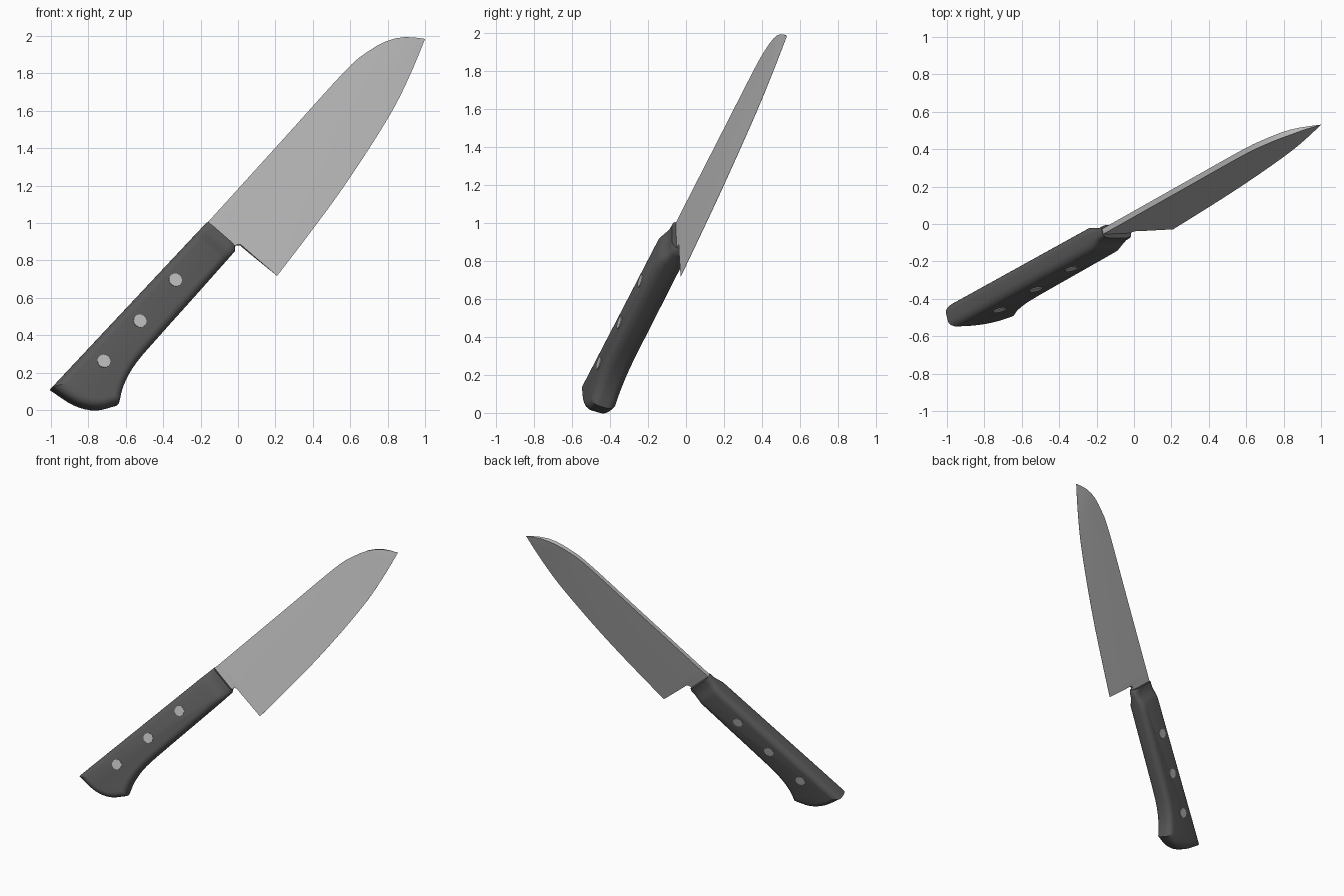
import bpy, bmesh
from mathutils import Vector

if "Cube" in bpy.data.objects:
    bpy.data.objects.remove(bpy.data.objects["Cube"])

# The knife lies in one tilted plane: y = A*x + B*z + C
A, B, C = 0.246, 0.288, -0.286
N = Vector((A, -1, B)).normalized()                       # knife side direction
D = Vector((0.77, A * 0.77 + B * 0.83, 0.83)).normalized()  # along the spine


def P(x, z, t=0.0):
    """Front-view point placed in the knife plane, offset sideways by t."""
    return Vector((x, A * x + B * z + C, z)) + N * t


def spline(pts, n=6):
    """Catmull-Rom curve through the points."""
    p = [Vector(q) for q in pts]
    p = [2 * p[0] - p[1]] + p + [2 * p[-1] - p[-2]]
    out = []
    for a, b, c, d in zip(p, p[1:], p[2:], p[3:]):
        for i in range(n):
            u = i / n
            out.append(0.5 * (2 * b + (c - a) * u + (2 * a - 5 * b + 4 * c - d) * u ** 2
                              + (3 * b - a - 3 * c + d) * u ** 3))
    return out + [p[-2]]


def resample(pts, n):
    """Even spacing along a polyline."""
    acc = [0.0]
    for a, b in zip(pts, pts[1:]):
        acc.append(acc[-1] + (b - a).length)
    out, j = [], 0
    for i in range(n):
        s = acc[-1] * i / (n - 1)
        while j < len(pts) - 2 and acc[j + 1] < s:
            j += 1
        out.append(pts[j].lerp(pts[j + 1], (s - acc[j]) / (acc[j + 1] - acc[j])))
    return out


def material(name, g):
    m = bpy.data.materials.new(name)
    m.diffuse_color = (g, g, g, 1)
    m.use_nodes = True
    m.node_tree.nodes["Principled BSDF"].inputs["Base Color"].default_value = m.diffuse_color
    return m


def finish(bm, name, mat, angle=0.6):
    bmesh.ops.recalc_face_normals(bm, faces=bm.faces)
    me = bpy.data.meshes.new(name)
    bm.to_mesh(me)
    bm.free()
    ob = bpy.data.objects.new(name, me)
    bpy.context.collection.objects.link(ob)
    me.materials.append(mat)
    bpy.ops.object.select_all(action='DESELECT')
    bpy.context.view_layer.objects.active = ob
    ob.select_set(True)
    bpy.ops.object.shade_smooth_by_angle(angle=angle)
    return ob


steel = material("steel", 0.5)
dark = material("dark_handle", 0.1)

# Blade: stations from spine to cutting edge, thinning to the edge
spine = resample(spline([(-0.1, 1.071), (0.24, 1.446), (0.58, 1.82), (0.70, 1.918),
                         (0.80, 1.972), (0.90, 1.992), (1.0, 1.984)]), 28)
edge = resample(spline([(0.209, 0.717), (0.385, 0.947), (0.55, 1.172), (0.717, 1.423),
                        (0.845, 1.636), (0.937, 1.83), (1.0, 1.984)]), 28)
stations = [(Vector(a), Vector(b), 0.009) for a, b in (
    ((-0.20, 0.96), (-0.05, 0.845)), ((-0.165, 1.0), (-0.022, 0.868)),
    ((-0.145, 1.022), (-0.008, 0.882)), ((-0.13, 1.038), (0.012, 0.883)),
    ((-0.115, 1.055), (0.043, 0.856)))]
stations += [(a, b, 0.0006) for a, b in zip(spine, edge)]
bm = bmesh.new()
fracs = (0, 0.25, 0.5, 0.75, 1)
rings = []
for a, b, te in stations:
    w = min(1, (b - a).length / 0.2)
    ring = []
    for sgn, fs in ((1, fracs), (-1, fracs[::-1])):
        for f in fs:
            q = a.lerp(b, f)
            t = (0.015 + (te - 0.015) * f ** 1.3) * w
            ring.append(bm.verts.new(P(q.x, q.y, sgn * t)))
    rings.append(ring)
for r, s in zip(rings, rings[1:]):
    for i in range(len(r)):
        k = (i + 1) % len(r)
        bm.faces.new((r[i], r[k], s[k], s[i]))
bm.faces.new(rings[0])
bmesh.ops.remove_doubles(bm, verts=bm.verts, dist=1e-5)
finish(bm, "blade", steel)

# Handle: extruded outline with rounded rims
H = 0.067
belly = spline([(-0.02, 0.845), (-0.22, 0.62), (-0.417, 0.40), (-0.55, 0.245),
                (-0.615, 0.13), (-0.642, 0.03)], 4)
butt = spline([(-0.642, 0.03), (-0.754, 0.005), (-0.87, 0.032), (-1.0, 0.115)], 4)
outline = [Vector((-0.17, 1.0)), Vector((-0.018, 0.868))] + belly + butt[1:]
bm = bmesh.new()
front = [bm.verts.new(P(q.x, q.y, H)) for q in outline]
back = [bm.verts.new(P(q.x, q.y, -H)) for q in outline]
bm.faces.new(front)
bm.faces.new(back[::-1])
n = len(outline)
for i in range(n):
    k = (i + 1) % n
    bm.faces.new((front[i], back[i], back[k], front[k]))
bmesh.ops.recalc_face_normals(bm, faces=bm.faces)
rims = [bm.edges.get((v[i], v[(i + 1) % n])) for v in (front, back) for i in range(1, n)]
bmesh.ops.bevel(bm, geom=rims, offset=0.043, offset_type='OFFSET', segments=5,
                profile=0.5, affect='EDGES', clamp_overlap=False)

# Handle front end: cut bands and narrow them to form the neck
end = P(-0.17, 1.0)
for s in (-0.12, -0.095, -0.07, -0.045):
    bmesh.ops.bisect_plane(bm, geom=bm.verts[:] + bm.edges[:] + bm.faces[:],
                           plane_co=end + D * s, plane_no=D)
for v in bm.verts:
    f = max(0, min(1, ((v.co - end).dot(D) + 0.12) / 0.075))
    t = (v.co - end).dot(N)
    v.co -= N * t * 0.45 * f
finish(bm, "handle", dark)

# Rivets: pins passing through the handle
for i, (x, z) in enumerate(((-0.35, 0.677), (-0.54, 0.458), (-0.733, 0.243))):
    bm = bmesh.new()
    rot = N.to_track_quat('Z', 'Y').to_matrix().to_4x4()
    rot.translation = P(x, z)
    bmesh.ops.create_cone(bm, cap_ends=True, segments=24, radius1=0.035, radius2=0.035,
                          depth=2 * H + 0.008, matrix=rot)
    finish(bm, f"rivet_{i + 1}", steel)
